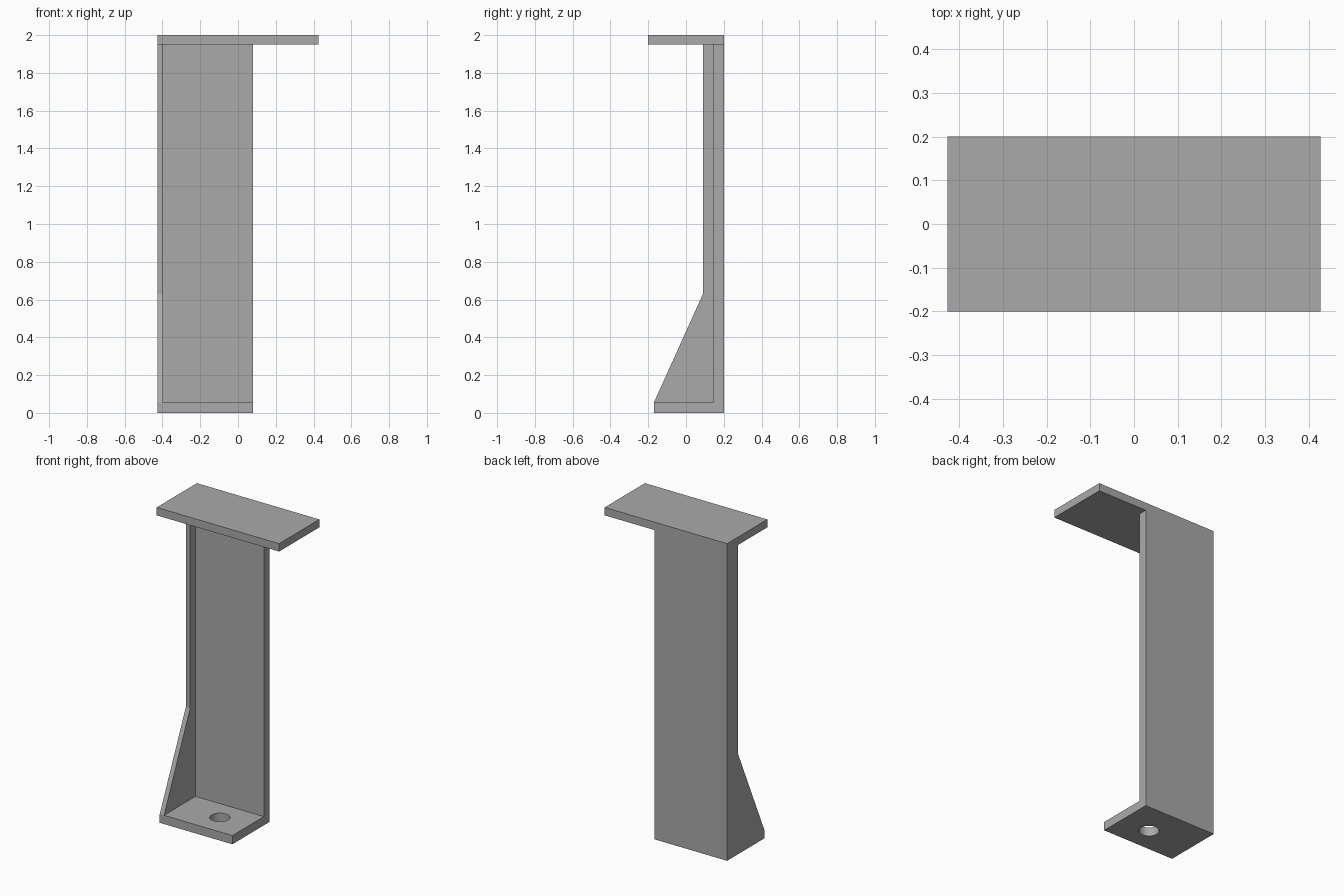
import bpy
import bmesh
from mathutils import Matrix, Vector

cube = bpy.data.objects.get("Cube")
if cube:
    bpy.data.objects.remove(cube, do_unlink=True)

grey = bpy.data.materials.new("plain grey")
grey.use_nodes = True
colour = (0.4, 0.4, 0.4, 1)
grey.diffuse_color = colour
grey.node_tree.nodes["Principled BSDF"].inputs["Base Color"].default_value = colour


def make_object(name, bm):
    bmesh.ops.recalc_face_normals(bm, faces=bm.faces)
    mesh = bpy.data.meshes.new(name)
    bm.to_mesh(mesh)
    bm.free()
    mesh.materials.append(grey)
    obj = bpy.data.objects.new(name, mesh)
    bpy.context.collection.objects.link(obj)
    return obj


def extrude_profile(name, points, x0, x1):
    """Extrude a side outline of (y, z) points along x."""
    bm = bmesh.new()
    face = bm.faces.new([bm.verts.new((x0, y, z)) for y, z in points])
    grown = bmesh.ops.extrude_face_region(bm, geom=[face])["geom"]
    verts = [v for v in grown if isinstance(v, bmesh.types.BMVert)]
    bmesh.ops.translate(bm, verts=verts, vec=Vector((x1 - x0, 0, 0)))
    return make_object(name, bm)


def box(name, x, y, z):
    outline = [(y[0], z[0]), (y[1], z[0]), (y[1], z[1]), (y[0], z[1])]
    return extrude_profile(name, outline, *x)


def cut(target, cutter):
    cutter.hide_render = True
    mod = target.modifiers.new(cutter.name, 'BOOLEAN')
    mod.operation = 'DIFFERENCE'
    mod.solver = 'EXACT'
    mod.object = cutter
    bpy.context.view_layer.objects.active = target
    bpy.ops.object.modifier_apply(modifier=mod.name)
    bpy.data.objects.remove(cutter, do_unlink=True)


# Upright bracket: solid side outline with a pocket leaving back, foot and side web
outline = [(0.2, 0), (0.2, 1.95), (0.09, 1.95), (0.09, 0.63), (-0.17, 0.055), (-0.17, 0)]
bracket = extrude_profile("upright_bracket", outline, -0.427, 0.08)
cut(bracket, box("pocket_cutter", (-0.397, 0.3), (-0.4, 0.143), (0.055, 2.2)))

# Bolt hole through the foot
bm = bmesh.new()
bmesh.ops.create_cone(bm, cap_ends=True, segments=48, radius1=0.058, radius2=0.058,
                      depth=0.3, matrix=Matrix.Translation((-0.12, -0.01, 0)))
cut(bracket, make_object("hole_cutter", bm))

# Top shelf plate
box("top_plate", (-0.427, 0.427), (-0.2, 0.2), (1.95, 2.0))

# Smooth hole wall, sharp plate edges
bpy.ops.object.select_all(action='DESELECT')
bracket.select_set(True)
bpy.context.view_layer.objects.active = bracket
bpy.ops.object.shade_smooth_by_angle(angle=0.35)
